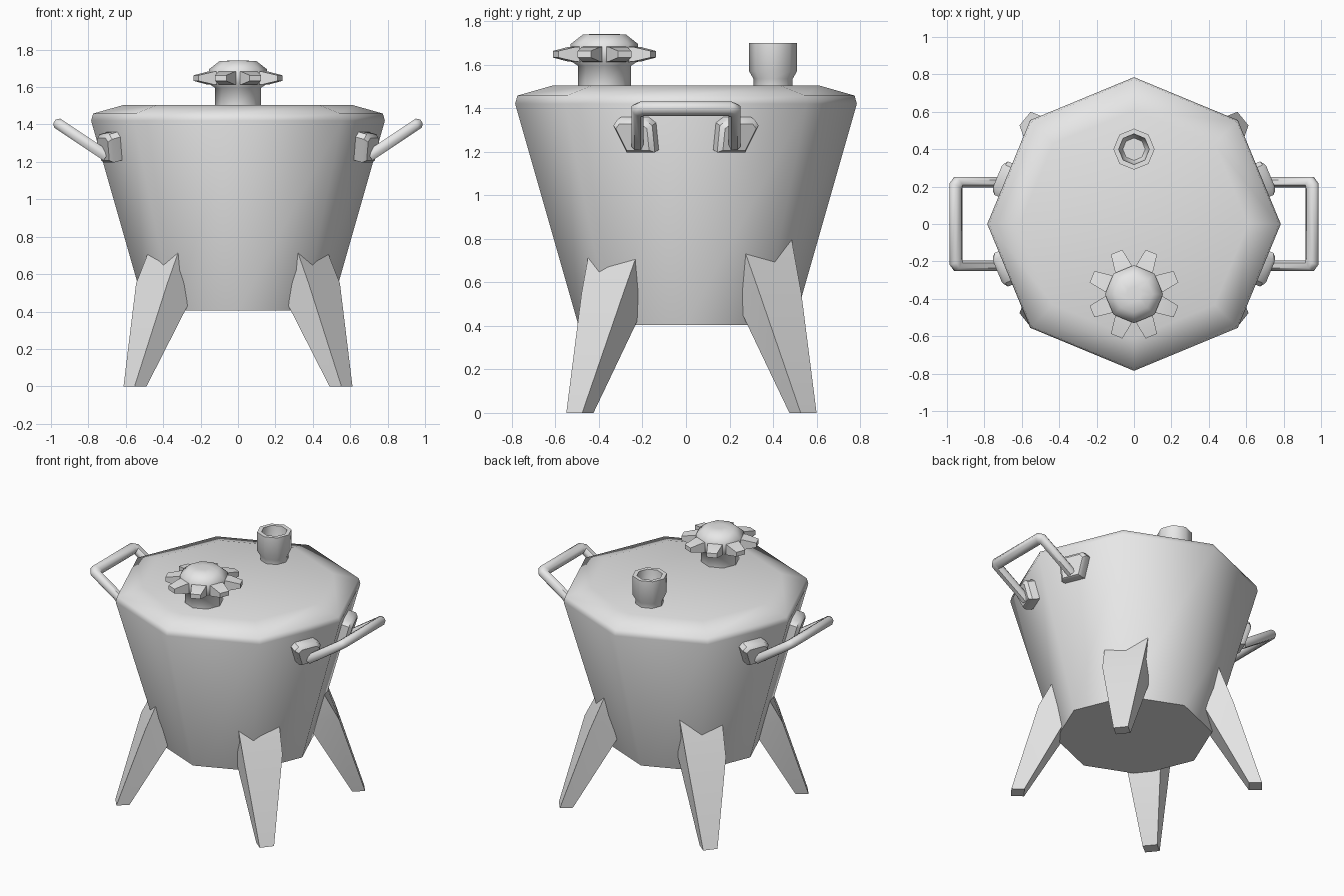
import bpy
import bmesh
import math
from mathutils import Vector

cube = bpy.data.objects.get("Cube")
if cube:
    bpy.data.objects.remove(cube, do_unlink=True)

# One plain grey for everything
grey = bpy.data.materials.new("plain grey")
grey.use_nodes = True
COLOUR = (0.8, 0.8, 0.8, 1.0)
grey.diffuse_color = COLOUR
grey.node_tree.nodes["Principled BSDF"].inputs["Base Color"].default_value = COLOUR


def loft(name, rings, angle):
    """Skin a list of equal-length point rings and cap both ends."""
    bm = bmesh.new()
    rows = [[bm.verts.new(p) for p in ring] for ring in rings]
    n = len(rows[0])
    for a, b in zip(rows, rows[1:]):
        for i in range(n):
            j = (i + 1) % n
            bm.faces.new((a[i], a[j], b[j], b[i]))
    bm.faces.new(rows[0])
    bm.faces.new(rows[-1])
    bmesh.ops.recalc_face_normals(bm, faces=bm.faces)
    mesh = bpy.data.meshes.new(name)
    bm.to_mesh(mesh)
    bm.free()
    mesh.materials.append(grey)
    obj = bpy.data.objects.new(name, mesh)
    bpy.context.collection.objects.link(obj)
    bpy.ops.object.select_all(action='DESELECT')
    obj.select_set(True)
    bpy.context.view_layer.objects.active = obj
    bpy.ops.object.shade_smooth_by_angle(angle=math.radians(angle))
    return obj


def lathe(name, profile, y, angle, sides=8):
    """Turn (radius, height) pairs around a vertical axis at x = 0."""
    turns = [2 * math.pi * k / sides for k in range(sides)]
    return loft(name, [[(r * math.cos(t), y + r * math.sin(t), z) for t in turns]
                       for r, z in profile], angle)


# Eight-sided tapered pot with a shallow bevelled lid
lathe("pot_body", [(0.495, 0.405), (0.785, 1.42), (0.775, 1.458), (0.61, 1.505)], 0, 65)

# Hollow vent pipe at the back of the lid
lathe("vent_pipe", [(0.09, 1.49), (0.09, 1.535), (0.11, 1.57), (0.11, 1.70),
                    (0.082, 1.70), (0.075, 1.57), (0.06, 1.54)], 0.40, 50)

# Valve knob at the front of the lid
KNOB_Y = -0.375
lathe("valve_knob", [(0.122, 1.49), (0.122, 1.595), (0.155, 1.617), (0.155, 1.695),
                     (0.10, 1.738), (0.04, 1.742)], KNOB_Y, 60)

# Flat tapered spokes around the knob
for k in range(8):
    a = math.radians(22.5 + 45 * k)
    out = Vector((math.cos(a), math.sin(a), 0))
    side = Vector((-out.y, out.x, 0))
    rings = []
    for r, w, h in [(0.10, 0.052, 0.036), (0.16, 0.046, 0.034), (0.243, 0.033, 0.015)]:
        mid = Vector((0, KNOB_Y, 1.648)) + out * r
        rings.append([mid + side * (w * u) + Vector((0, 0, h * v))
                      for u, v in ((-1, -1), (1, -1), (1, 1), (-1, 1))])
    loft(f"knob_spoke_{k + 1}", rings, 40)

# Splayed legs, each ring ordered: outer pair, then inner pair
LEG = [
    [(0.612, -0.477, 0.0), (0.553, -0.550, 0.0), (0.489, -0.498, 0.0), (0.548, -0.425, 0.0)],
    [(0.545, -0.288, 0.55), (0.378, -0.480, 0.55), (0.209, -0.360, 0.55), (0.363, -0.163, 0.55)],
    [(0.447, -0.200, 0.80), (0.290, -0.435, 0.80), (0.150, -0.300, 0.80), (0.300, -0.100, 0.80)],
]
for sx, side_name in ((1, "left"), (-1, "right")):
    for front in (True, False):
        rings = [[(sx * x, y if front else 0.05 - y, z) for x, y, z in ring] for ring in LEG]
        loft(f"{'front' if front else 'back'}_{side_name}_leg", rings, 35)

# Handles: outer and inner outlines in the sloping plane (distance, y)
OUTER = [(-0.30, 0.25), (0.004, 0.25), (0.034, 0.215)]
INNER = [(-0.30, 0.195), (-0.034, 0.195), (-0.034, 0.195)]
OUTER += [(s, -y) for s, y in reversed(OUTER)]
INNER += [(s, -y) for s, y in reversed(INNER)]
INNER[2], INNER[3] = (-0.034, 0.185), (-0.034, -0.185)
SECTION = [(0, -0.4), (0.25, -1), (0.75, -1), (1, -0.4), (1, 0.4), (0.75, 1), (0.25, 1), (0, 0.4)]
slope = Vector((0.833, 0, 0.553))
normal = Vector((-0.553, 0, 0.833))
bar_mid = Vector((0.953, 0, 1.398))

# Mounting pads lie on the facets beside each side corner
yaw, tilt = math.radians(22.5), math.radians(14.8)
pad_n = Vector((math.cos(yaw) * math.cos(tilt), math.sin(yaw) * math.cos(tilt), -math.sin(tilt)))
pad_t = Vector((-math.sin(yaw), math.cos(yaw), 0))
pad_u = pad_n.cross(pad_t)
pad_mid = Vector((0.654, 0.220, 1.285))
PAD = [(-0.095, -0.078), (0.045, -0.078), (0.098, 0.05), (0.075, 0.078), (-0.06, 0.078), (-0.095, 0.05)]

for sx, side_name in ((1, "left"), (-1, "right")):
    rings = []
    for o, i in zip(OUTER, INNER):
        ring = []
        for u, h in SECTION:
            s, y = o[0] + (i[0] - o[0]) * u, o[1] + (i[1] - o[1]) * u
            p = bar_mid + slope * s + normal * (h * 0.029)
            ring.append((sx * p.x, y, p.z))
        rings.append(ring)
    loft(f"{side_name}_handle", rings, 50)

    for sy, end in ((-1, "front"), (1, "back")):
        rings = []
        for depth, scale in ((-0.03, 1.0), (0.05, 1.0), (0.07, 0.8)):
            pts = [pad_mid + pad_n * depth + pad_t * (a * scale) + pad_u * (b * scale)
                   for a, b in PAD]
            rings.append([(sx * p.x, sy * p.y, p.z) for p in pts])
        loft(f"{side_name}_{end}_handle_mount", rings, 40)
